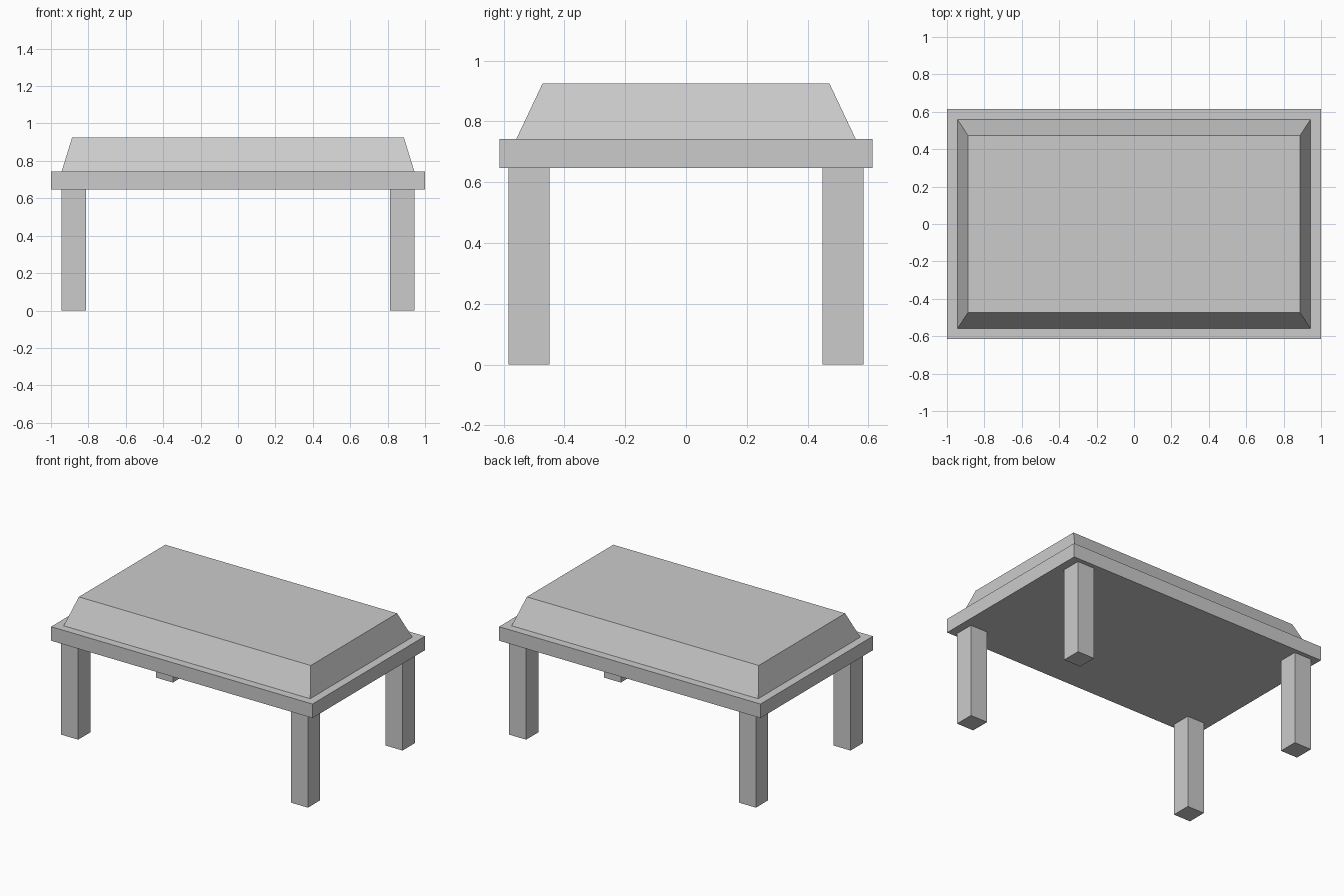
import bpy
import bmesh

if "Cube" in bpy.data.objects:
    bpy.data.objects.remove(bpy.data.objects["Cube"])


def frustum(name, z0, z1, bottom, top=None, centre=(0, 0)):
    """Box from z0 to z1 with half sizes bottom and top (x, y)."""
    top = top or bottom
    bm = bmesh.new()
    bmesh.ops.create_cube(bm, size=2)
    for v in bm.verts:
        hx, hy = top if v.co.z > 0 else bottom
        v.co = (centre[0] + v.co.x * hx,
                centre[1] + v.co.y * hy,
                z1 if v.co.z > 0 else z0)
    mesh = bpy.data.meshes.new(name)
    bm.to_mesh(mesh)
    bm.free()
    obj = bpy.data.objects.new(name, mesh)
    bpy.context.collection.objects.link(obj)
    return obj


SLAB_BOTTOM, SLAB_TOP, CUSHION_TOP = 0.646, 0.743, 0.925

# Flat seat board
frustum("seat_board", SLAB_BOTTOM, SLAB_TOP, (1.0, 0.614))

# Cushion with sloping sides
frustum("cushion", SLAB_TOP, CUSHION_TOP, (0.943, 0.558), (0.887, 0.472))

# Four square legs
for sx, side in ((-1, "left"), (1, "right")):
    for sy, end in ((-1, "front"), (1, "back")):
        frustum(f"{end}_{side}_leg", 0, SLAB_BOTTOM, (0.065, 0.067),
                centre=(sx * 0.879, sy * 0.517))
